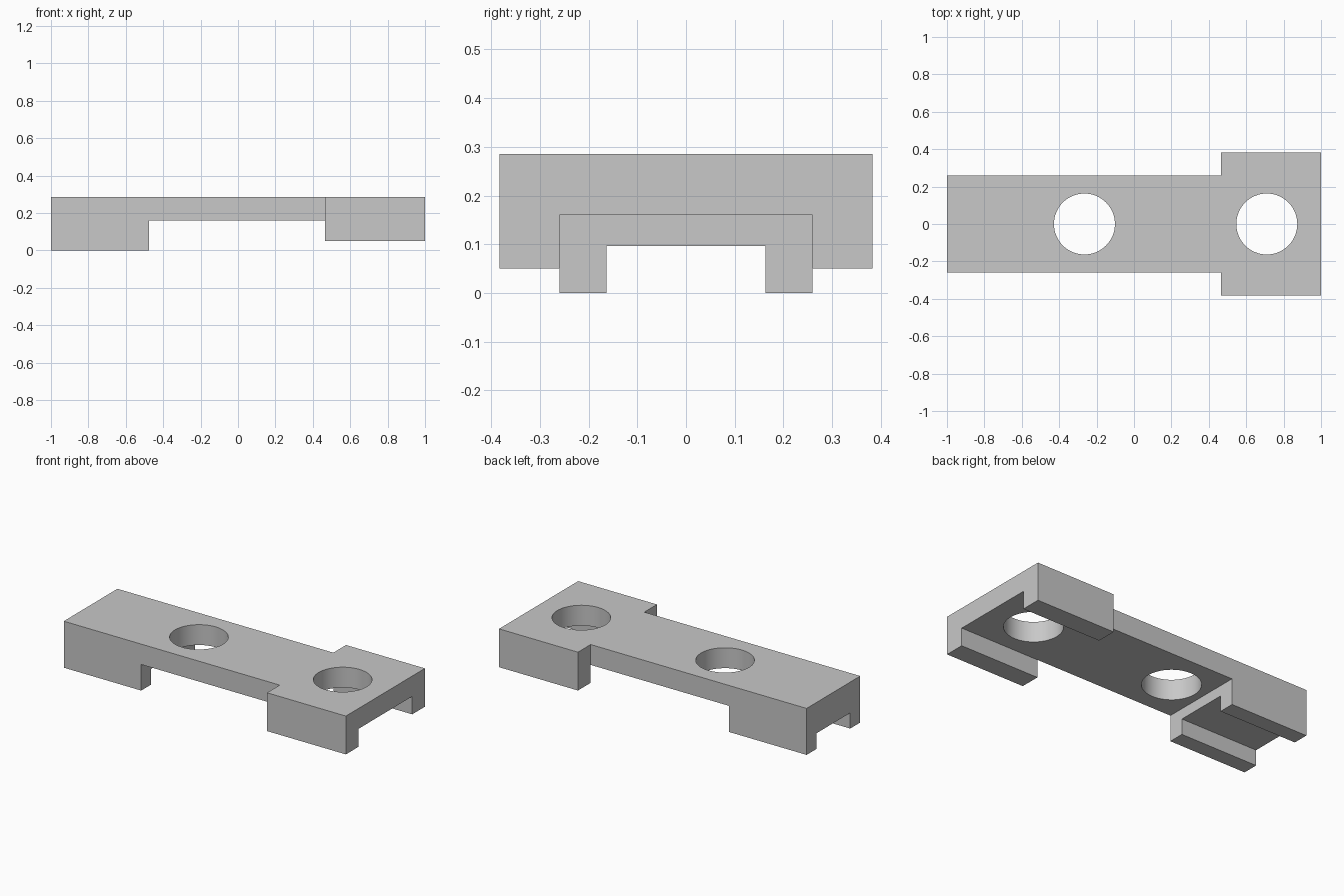
import bpy
import bmesh
from math import radians

cube = bpy.data.objects.get("Cube")
if cube:
    bpy.data.objects.remove(cube, do_unlink=True)

# Main dimensions
TOP, DECK, NECK, HEAD = 0.285, 0.16, 0.26, 0.383
FOOT_X, HEAD_X = -0.475, 0.465
OUT = 1.2  # cutters overshoot the body

grey = bpy.data.materials.new("plain grey")
grey.use_nodes = True
colour = (0.58, 0.58, 0.58, 1)
grey.diffuse_color = colour
grey.node_tree.nodes["Principled BSDF"].inputs["Base Color"].default_value = colour


def prism(name, half_plan, z0, z1):
    """Extrude a plan outline, given for +y and mirrored to -y."""
    plan = half_plan + [(x, -y) for x, y in reversed(half_plan)]
    bm = bmesh.new()
    face = bm.faces.new([bm.verts.new((x, y, z0)) for x, y in plan])
    grown = bmesh.ops.extrude_face_region(bm, geom=[face])["geom"]
    moved = [v for v in grown if isinstance(v, bmesh.types.BMVert)]
    bmesh.ops.translate(bm, verts=moved, vec=(0, 0, z1 - z0))
    bmesh.ops.recalc_face_normals(bm, faces=bm.faces)
    mesh = bpy.data.meshes.new(name)
    bm.to_mesh(mesh)
    bm.free()
    mesh.materials.append(grey)
    obj = bpy.data.objects.new(name, mesh)
    bpy.context.collection.objects.link(obj)
    return obj


def cut(body, cutter):
    """Subtract the cutter for good, then discard it."""
    cutter.hide_render = True
    bpy.context.view_layer.objects.active = body
    mod = body.modifiers.new("cut", "BOOLEAN")
    mod.operation, mod.solver, mod.object = "DIFFERENCE", "EXACT", cutter
    bpy.ops.object.modifier_apply(modifier=mod.name)
    bpy.data.objects.remove(cutter, do_unlink=True)


# Bracket body: narrow plate with a wide head at +x
body = prism("bracket", [(-1, NECK), (HEAD_X, NECK), (HEAD_X, HEAD), (1, HEAD)], 0, TOP)

# Shorter head legs
cut(body, prism("head_trim", [(HEAD_X, OUT), (OUT, OUT)], -1, 0.05))
# Open span under the neck, running on as the head channel
cut(body, prism("span", [(FOOT_X, OUT), (HEAD_X, OUT), (HEAD_X, NECK), (OUT, NECK)], -1, DECK))
# Channel through the foot
cut(body, prism("foot_channel", [(-OUT, 0.163), (FOOT_X + 0.1, 0.163)], -1, 0.096))

# Two round through holes
for x in (-0.265, 0.71):
    bpy.ops.mesh.primitive_cylinder_add(vertices=64, radius=0.163, depth=2, location=(x, 0, 0))
    hole = bpy.context.object
    hole.data.materials.append(grey)
    cut(body, hole)

bpy.ops.object.select_all(action="DESELECT")
body.select_set(True)
bpy.context.view_layer.objects.active = body
bpy.ops.object.shade_smooth_by_angle(angle=radians(30))
